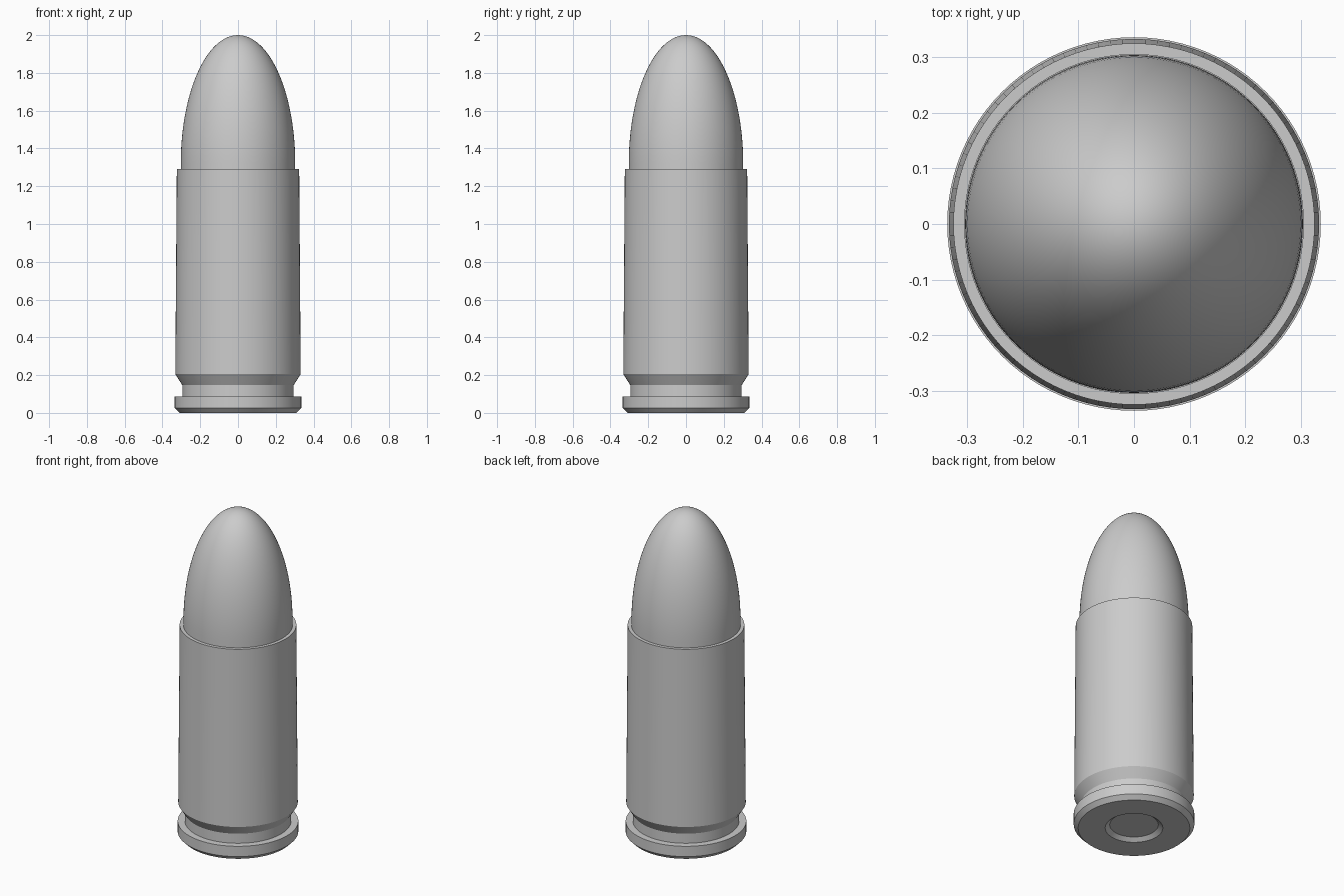
import bpy
import bmesh
import math

SEGMENTS = 96

cube = bpy.data.objects.get("Cube")
if cube:
    bpy.data.objects.remove(cube, do_unlink=True)

grey = bpy.data.materials.new("plain grey")
grey.use_nodes = True
colour = (0.6, 0.6, 0.6, 1.0)
grey.diffuse_color = colour
grey.node_tree.nodes["Principled BSDF"].inputs["Base Color"].default_value = colour


def lathe(name, profile):
    """Spin an (r, z) profile around the z axis."""
    bm = bmesh.new()
    verts = [bm.verts.new((r, 0, z)) for r, z in profile]
    edges = [bm.edges.new(pair) for pair in zip(verts, verts[1:])]
    bmesh.ops.spin(bm, geom=verts + edges, cent=(0, 0, 0), axis=(0, 0, 1),
                   angle=math.tau, steps=SEGMENTS, use_duplicate=False)
    bmesh.ops.remove_doubles(bm, verts=bm.verts, dist=0.0001)
    bmesh.ops.recalc_face_normals(bm, faces=bm.faces)
    mesh = bpy.data.meshes.new(name)
    bm.to_mesh(mesh)
    bm.free()
    mesh.materials.append(grey)
    obj = bpy.data.objects.new(name, mesh)
    bpy.context.collection.objects.link(obj)
    bpy.ops.object.select_all(action="DESELECT")
    obj.select_set(True)
    bpy.context.view_layer.objects.active = obj
    bpy.ops.object.shade_smooth_by_angle(angle=math.radians(25))
    return obj


# Casing: recessed base cup, rim, groove, tapered wall and open mouth
lathe("casing", [
    (0, 0.02), (0.135, 0.02), (0.16, 0),
    (0.31, 0), (0.335, 0.025), (0.335, 0.088),
    (0.295, 0.088), (0.295, 0.147), (0.332, 0.205),
    (0.324, 1.29), (0.304, 1.29), (0.304, 1.2), (0, 1.2),
])

# Rounded nose seated in the mouth
BASE, TIP, RADIUS, RINGS = 1.32, 2.0, 0.303, 28
nose = [(0, 1.22), (RADIUS, 1.22)]
for i in range(RINGS + 1):
    a = math.pi / 2 * i / RINGS
    nose.append((RADIUS * math.cos(a), BASE + (TIP - BASE) * math.sin(a)))
lathe("nose", nose)
